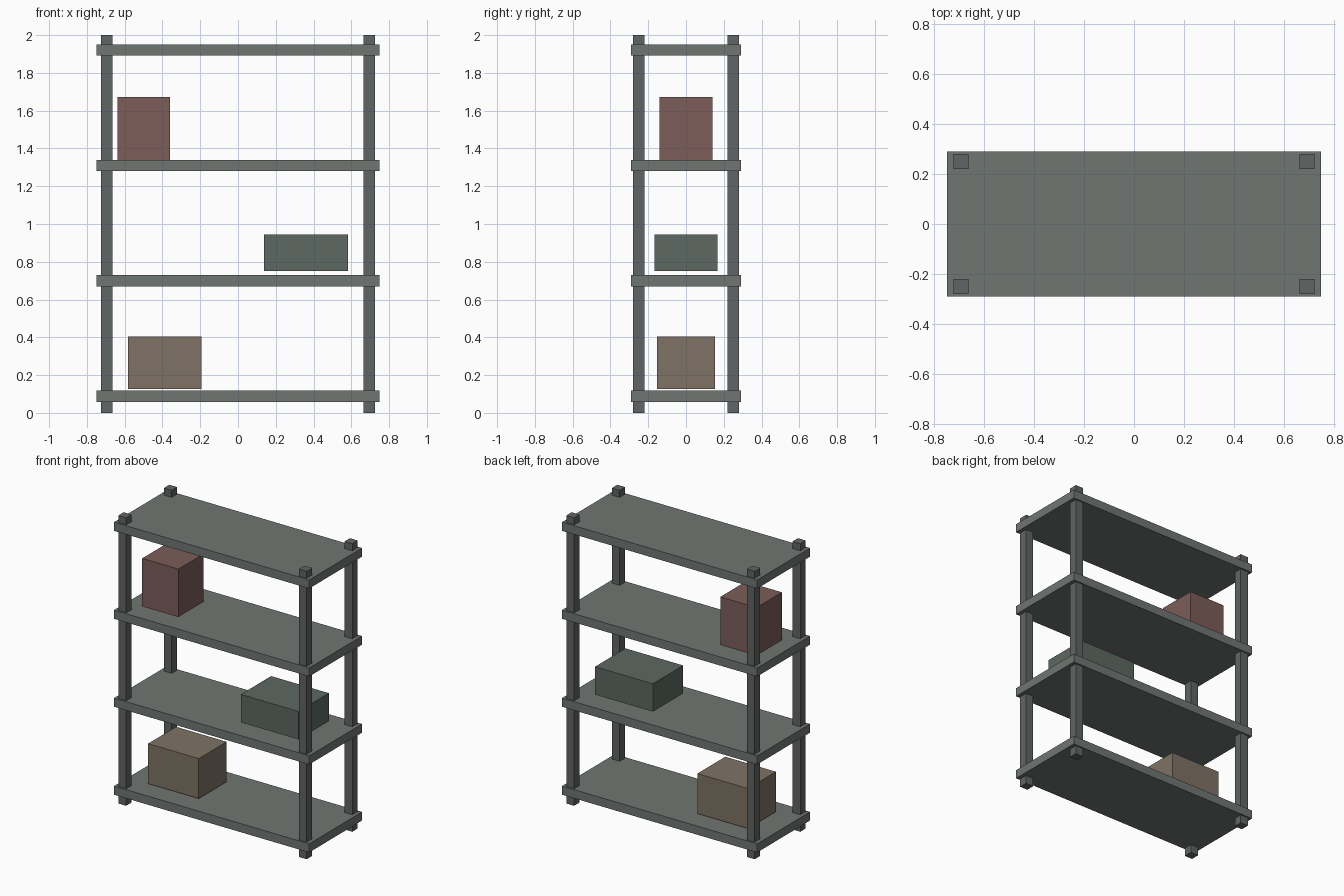
import bpy

if "Cube" in bpy.data.objects:
    bpy.data.objects.remove(bpy.data.objects["Cube"])


def material(name, rgb):
    mat = bpy.data.materials.new(name)
    mat.diffuse_color = (*rgb, 1)
    mat.use_nodes = True
    mat.node_tree.nodes["Principled BSDF"].inputs["Base Color"].default_value = mat.diffuse_color
    return mat


def box(name, centre, size, mat):
    bpy.ops.mesh.primitive_cube_add(size=1, location=centre)
    ob = bpy.context.object
    ob.name = name
    ob.scale = size
    bpy.ops.object.transform_apply(location=False, rotation=False, scale=True)
    ob.data.materials.append(mat)
    return ob


post_grey = material("post_grey", (0.12, 0.13, 0.13))
shelf_grey = material("shelf_grey", (0.16, 0.18, 0.17))
tan = material("tan", (0.21, 0.17, 0.13))
green = material("green", (0.11, 0.14, 0.12))
red = material("red", (0.20, 0.11, 0.10))

# Corner posts
for side, x in (("left", -0.694), ("right", 0.694)):
    for end, y in (("front", -0.25), ("back", 0.25)):
        box(f"{end}_{side}_post", (x, y, 1), (0.06, 0.06, 2), post_grey)

# Four evenly spaced shelves
for i in range(4):
    box(f"shelf_{i + 1}", (0, 0, 0.088 + 0.611 * i), (1.5, 0.58, 0.06), shelf_grey)

# Stored boxes
box("low_box", (-0.389, 0, 0.266), (0.389, 0.306, 0.278), tan)
box("middle_box", (0.36, 0, 0.848), (0.444, 0.333, 0.194), green)
box("high_box", (-0.5, 0, 1.505), (0.278, 0.278, 0.333), red)
